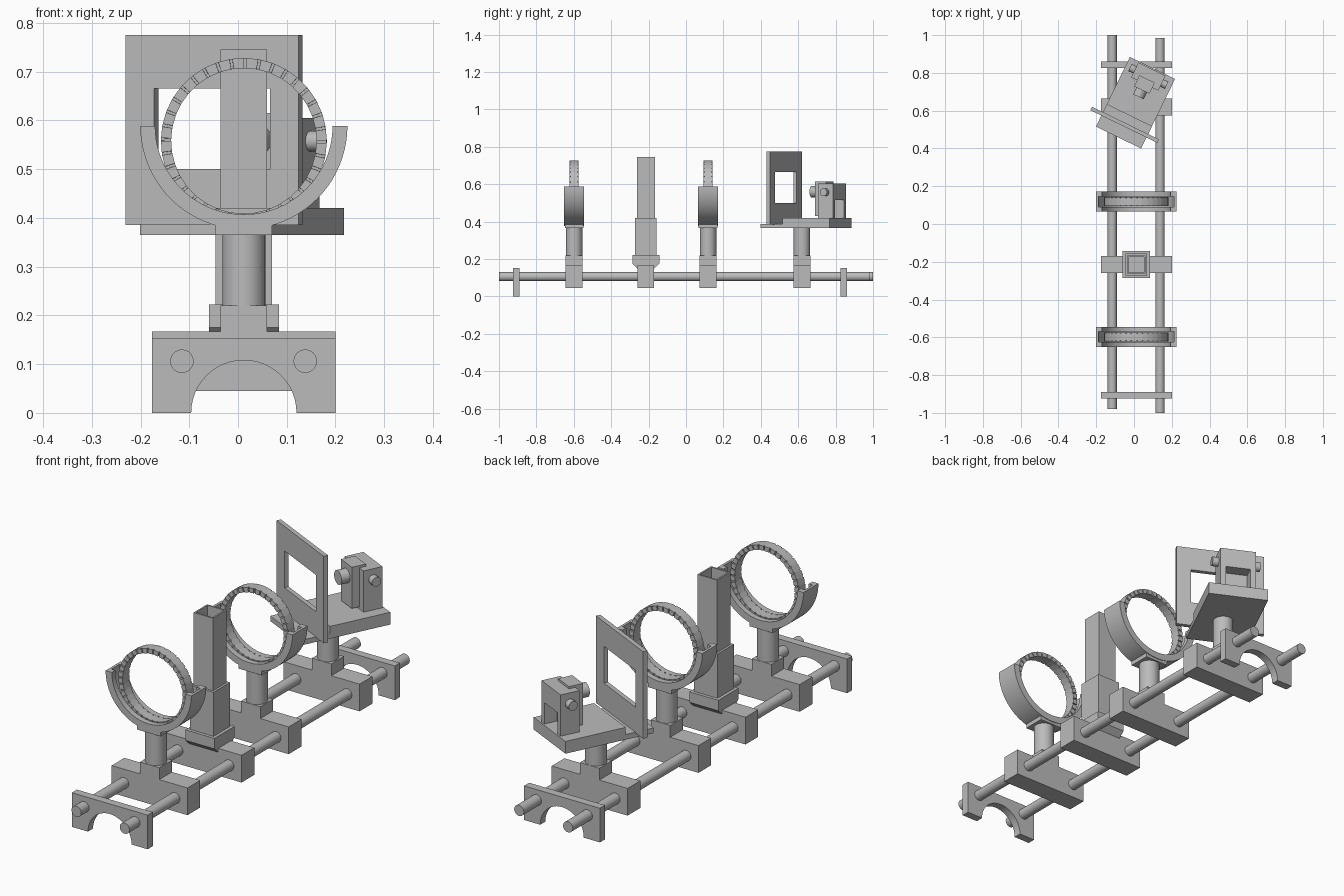
import bpy, bmesh, math
from mathutils import Matrix, Vector

cube = bpy.data.objects.get("Cube")
if cube:
    bpy.data.objects.remove(cube, do_unlink=True)

grey = bpy.data.materials.new("matte grey")
grey.use_nodes = True
grey.diffuse_color = (0.5, 0.5, 0.5, 1)
grey.node_tree.nodes["Principled BSDF"].inputs["Base Color"].default_value = (0.5, 0.5, 0.5, 1)

CX = 0.012          # centre line of the bench
IDENT = Matrix.Identity(4)


def finish(name, bm, matrix=IDENT, smooth=False):
    bmesh.ops.recalc_face_normals(bm, faces=bm.faces)
    mesh = bpy.data.meshes.new(name)
    bm.to_mesh(mesh)
    bm.free()
    mesh.materials.append(grey)
    obj = bpy.data.objects.new(name, mesh)
    obj.matrix_world = matrix
    bpy.context.scene.collection.objects.link(obj)
    if smooth:
        bpy.ops.object.select_all(action='DESELECT')
        obj.select_set(True)
        bpy.context.view_layer.objects.active = obj
        bpy.ops.object.shade_smooth_by_angle(angle=math.radians(30))
    return obj


def box(name, x, y, z, matrix=IDENT):
    """Box from (min, max) ranges."""
    bm = bmesh.new()
    bmesh.ops.create_cube(bm, size=1)
    for v in bm.verts:
        v.co = [r[0] if c < 0 else r[1] for r, c in zip((x, y, z), v.co)]
    return finish(name, bm, matrix)


def rod(name, start, end, radius, matrix=IDENT):
    a, b = Vector(start), Vector(end)
    bm = bmesh.new()
    turn = (b - a).to_track_quat('Z', 'Y').to_matrix().to_4x4()
    bmesh.ops.create_cone(bm, cap_ends=True, segments=32, radius1=radius, radius2=radius,
                          depth=(b - a).length, matrix=Matrix.Translation((a + b) / 2) @ turn)
    return finish(name, bm, matrix, True)


def prism(name, outline, offset, matrix=IDENT, smooth=False):
    """Extrude a closed outline along the offset."""
    bm = bmesh.new()
    face = bm.faces.new([bm.verts.new(p) for p in outline])
    ext = bmesh.ops.extrude_face_region(bm, geom=[face])
    bmesh.ops.translate(bm, vec=offset, verts=[g for g in ext["geom"] if isinstance(g, bmesh.types.BMVert)])
    return finish(name, bm, matrix, smooth)


def sweep(name, sections, closed, matrix):
    """Bridge a series of equal cross-sections."""
    bm = bmesh.new()
    rings = [[bm.verts.new(p) for p in s] for s in sections]
    n = len(rings[0])
    pairs = list(zip(rings, rings[1:])) + ([(rings[-1], rings[0])] if closed else [])
    for a, b in pairs:
        for i in range(n):
            j = (i + 1) % n
            bm.faces.new((a[i], a[j], b[j], b[i]))
    if not closed:
        bm.faces.new(rings[0])
        bm.faces.new(rings[-1])
    return finish(name, bm, matrix, True)


def polar(r, y, angle):
    return (r * math.cos(angle), y, r * math.sin(angle))


# Rails and arched feet
rod("left_rail", (0.138, -1, 0.106), (0.138, 0.985, 0.106), 0.024)
rod("right_rail", (-0.115, -0.98, 0.106), (-0.115, 1, 0.106), 0.024)
for name, y in (("front_foot", -0.925), ("back_foot", 0.825)):
    arch = [polar(0.108, 0, math.pi * i / 24) for i in range(25)]
    corners = [(-0.188, 0, 0), (-0.188, 0, 0.153), (0.188, 0, 0.153), (0.188, 0, 0)]
    prism(name, arch + corners, (0, 0.036, 0), Matrix.Translation((CX, y, 0)))


# Sliding carriers, with a boss and pillar where needed
def carrier(name, y, pillar=True):
    box(name + "_carrier", (CX - 0.188, CX + 0.188), (y - 0.045, y + 0.045), (0.045, 0.167))
    if pillar:
        box(name + "_boss", (CX - 0.048, CX + 0.048), (y - 0.045, y + 0.045), (0.16, 0.22))
        rod(name + "_pillar", (CX, y, 0.21), (CX, y, 0.375), 0.044)


# Ring holders: grooved half cradle with a notched ring in it
def ring_holder(name, y):
    carrier(name, y)
    box(name + "_cradle_base", (CX - 0.058, CX + 0.058), (y - 0.05, y + 0.05), (0.365, 0.392))
    half = [(0.182, 0.053), (0.182, 0.028), (0.201, 0.028)]
    profile = [(0.2125, -0.053), (0.2125, 0.053)] + half + [(r, -w) for r, w in reversed(half)]
    sweep(name + "_cradle", [[polar(r, w, math.pi * (1 + i / 40)) for r, w in profile]
                             for i in range(41)], False, Matrix.Translation((CX, y, 0.589)))
    teeth, sections = 36, []
    for i in range(teeth):
        for part, w in ((0, 0.024), (0.8, 0.024), (0.81, 0.019), (0.99, 0.019)):
            a = 2 * math.pi * (i + part) / teeth
            sections.append([polar(0.17, -w, a), polar(0.17, w, a),
                             polar(0.149, w, a), polar(0.149, -w, a)])
    sweep(name + "_ring", sections, True, Matrix.Translation((CX, y, 0.558)))


ring_holder("front_lens", -0.598)
ring_holder("middle_lens", 0.118)

# Square tube holder: flared cap, sleeve, open tube
ty = -0.215
carrier("tube", ty, False)
flare = [(0.045, 0.15), (0.072, 0.175), (0.072, 0.222)]
outline = [(0, y, z) for y, z in flare] + [(0, -y, z) for y, z in reversed(flare)]
prism("tube_cap", outline, (0.144, 0, 0), Matrix.Translation((CX - 0.072, ty, 0)))


def open_tube(name, outer, inner, low, floor, high):
    bm = bmesh.new()
    levels = ((outer, low), (outer, high), (inner, high), (inner, floor))
    rings = [[bm.verts.new((sx * s, sy * s, z)) for sx, sy in ((-1, -1), (1, -1), (1, 1), (-1, 1))]
             for s, z in levels]
    for a, b in zip(rings, rings[1:]):
        for i in range(4):
            bm.faces.new((a[i], a[(i + 1) % 4], b[(i + 1) % 4], b[i]))
    bm.faces.new(rings[0])
    bm.faces.new(rings[-1])
    finish(name, bm, Matrix.Translation((CX, ty, 0)))


open_tube("tube_sleeve", 0.058, 0.048, 0.215, 0.23, 0.42)
open_tube("square_tube", 0.048, 0.041, 0.225, 0.24, 0.745)

# Turned platform with a stepped top
carrier("platform", 0.62)
T = Matrix.Translation((0.008, 0.642, 0)) @ Matrix.Rotation(math.radians(-26), 4, 'Z')
steps = [(-0.205, 0.365), (0.205, 0.365), (0.205, 0.42), (-0.075, 0.42), (-0.075, 0.388), (-0.205, 0.388)]
prism("platform_plate", [(-0.133, v, z) for v, z in steps], (0.266, 0, 0), T)

# Screen frame with a window
frame = []
for half_w, low, high in ((0.197, 0.385, 0.775), (0.132, 0.5, 0.665)):
    frame.append([(-half_w, low), (half_w, low), (half_w, high), (-half_w, high)])
sweep("screen_frame", [[(*(p[0], v), p[1]) for p, v in
                        ((frame[0][i], -0.14), (frame[0][i], -0.12), (frame[1][i], -0.12), (frame[1][i], -0.14))]
                       for i in range(4)], True, T)

# Source housing: block with a pocket at the back, nose plate, barrel, side knobs
box("housing_front", (-0.08, 0.08), (0.11, 0.14), (0.415, 0.605), T)
box("housing_top", (-0.08, 0.08), (0.14, 0.198), (0.515, 0.605), T)
for side, s in (("left", 1), ("right", -1)):
    box(side + "_housing_wall", sorted((s * 0.055, s * 0.08)), (0.14, 0.198), (0.415, 0.515), T)
    rod(side + "_knob", (s * 0.075, 0.155, 0.557), (s * 0.108, 0.155, 0.557), 0.021, T)
box("nose_plate", (-0.045, 0.045), (0.075, 0.14), (0.43, 0.615), T)
rod("barrel", (0, 0.035, 0.56), (0, 0.08, 0.56), 0.031, T)
